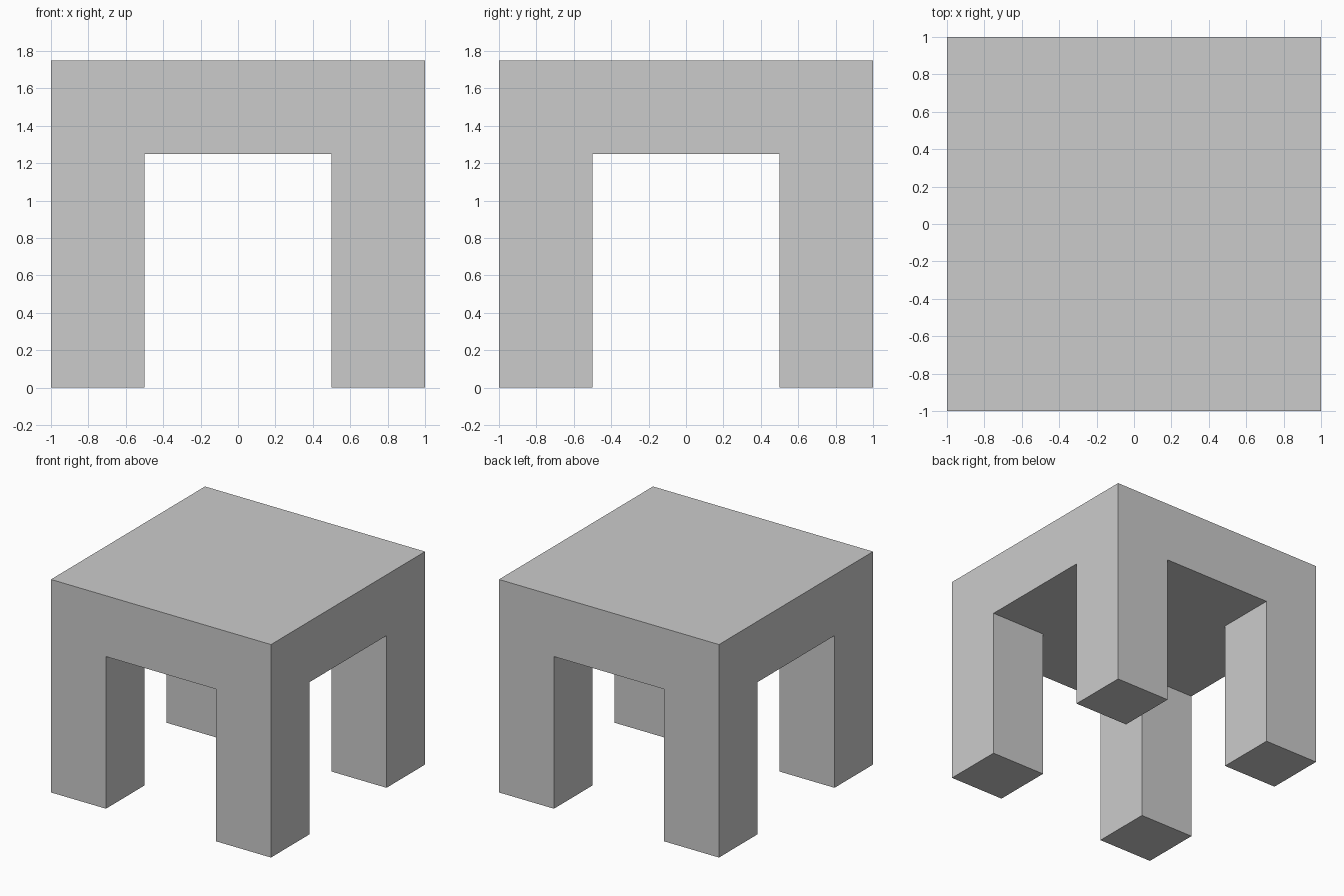
import bpy
import bmesh

if "Cube" in bpy.data.objects:
    bpy.data.objects.remove(bpy.data.objects["Cube"])

HALF, INNER = 1.0, 0.5          # outer half-width, inner edge of the legs
LEG_HEIGHT, TOP_THICK = 1.25, 0.5

bm = bmesh.new()


def extrude(faces, dz):
    """Extrude a set of faces vertically."""
    geom = bmesh.ops.extrude_face_region(bm, geom=faces)["geom"]
    verts = [g for g in geom if isinstance(g, bmesh.types.BMVert)]
    bmesh.ops.translate(bm, verts=verts, vec=(0, 0, dz))


# Underside of the top, a 3 x 3 grid lined up with the legs
bmesh.ops.create_grid(bm, x_segments=3, y_segments=3, size=HALF)
for v in bm.verts:
    for i in (0, 1):
        if abs(v.co[i]) < 0.9:
            v.co[i] = INNER if v.co[i] > 0 else -INNER
    v.co.z = LEG_HEIGHT

# Thick square top
extrude(bm.faces[:], TOP_THICK)

# Four legs pulled down from the corner cells
corners = []
for f in bm.faces:
    c = f.calc_center_median()
    if abs(c.z - LEG_HEIGHT) < 0.01 and abs(c.x) > INNER and abs(c.y) > INNER:
        corners.append(f)
extrude(corners, -LEG_HEIGHT)

bmesh.ops.recalc_face_normals(bm, faces=bm.faces[:])

mesh = bpy.data.meshes.new("table")
bm.to_mesh(mesh)
bm.free()
table = bpy.data.objects.new("table", mesh)
bpy.context.collection.objects.link(table)
